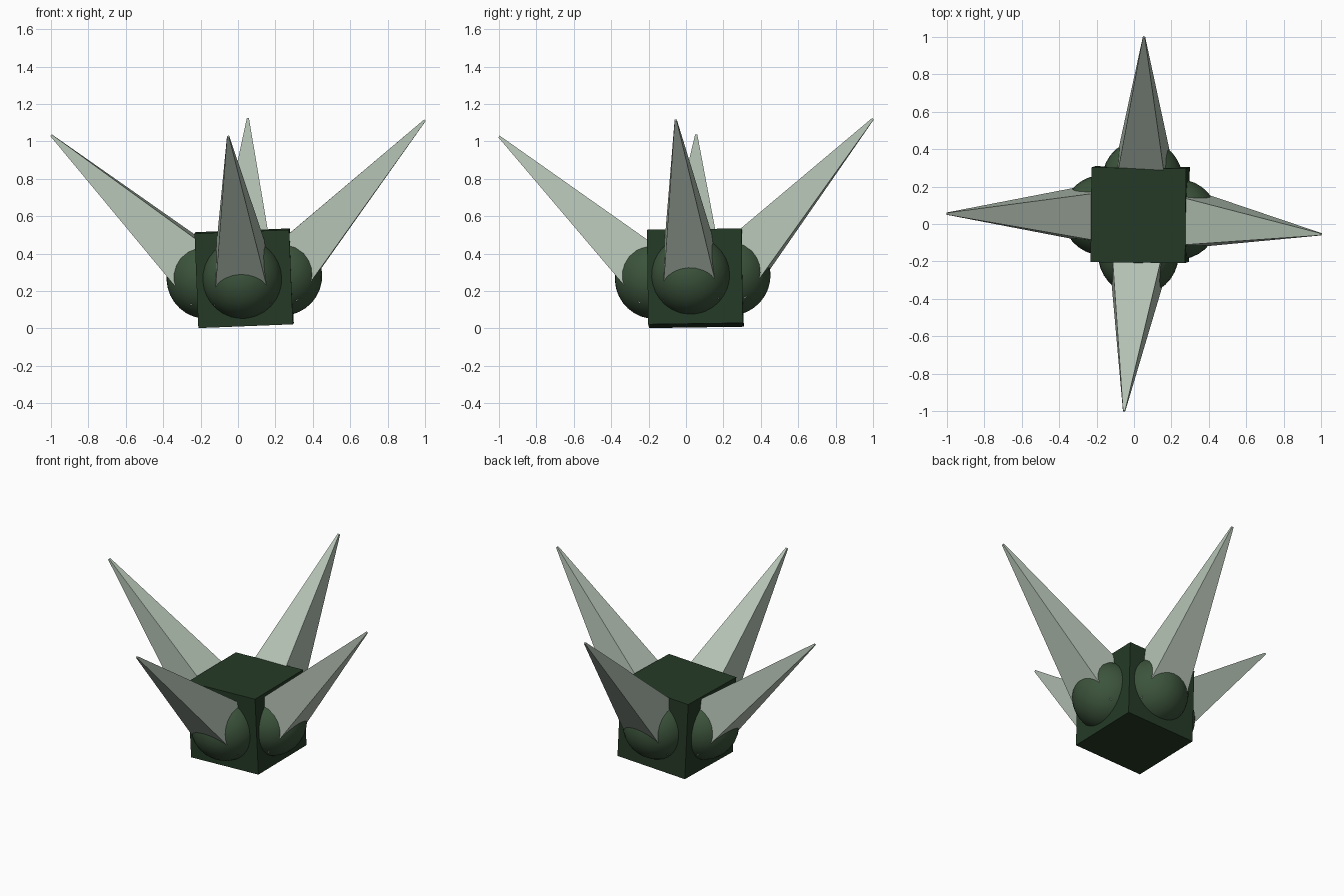
import bpy, bmesh, math
from mathutils import Matrix, Vector

if "Cube" in bpy.data.objects:
    bpy.data.objects.remove(bpy.data.objects["Cube"])


def material(name, rgb):
    m = bpy.data.materials.new(name)
    m.diffuse_color = (*rgb, 1)
    m.use_nodes = True
    m.node_tree.nodes["Principled BSDF"].inputs["Base Color"].default_value = m.diffuse_color
    return m


DARK = material("dark green", (0.018, 0.042, 0.019))
MID = material("mid green", (0.045, 0.088, 0.045))
PALE = material("pale grey green", (0.46, 0.54, 0.46))


def add_part(name, bm, matrix, mat, smooth=False):
    mesh = bpy.data.meshes.new(name)
    bm.to_mesh(mesh)
    bm.free()
    for p in mesh.polygons:
        p.use_smooth = smooth
    mesh.materials.append(mat)
    obj = bpy.data.objects.new(name, mesh)
    obj.matrix_world = matrix
    bpy.context.collection.objects.link(obj)
    return obj


def rot(angle, axis):
    return Matrix.Rotation(angle, 4, axis)


# Central block, leaning slightly
bm = bmesh.new()
bmesh.ops.create_cube(bm, size=0.506)
add_part("block", bm, Matrix.Translation((0.033, 0.05, 0.268))
         @ rot(-0.04, 'Y') @ rot(0.014, 'X') @ rot(-0.01, 'Z'), DARK)

# Tilted frame shared by the four arms, with its origin level with the tips
frame = (Matrix.Translation((0, 0, 1.073))
         @ rot(-0.0425, 'Y') @ rot(0.045, 'X') @ rot(-0.055, 'Z'))
tip = Vector((1.002, 0, 0))
direction = Vector((1, 0, 1)).normalized()
length = 1.17

for i, side in enumerate(("right", "back", "left", "front")):
    arm = frame @ rot(i * math.pi / 2, 'Z')

    # Round joint at the root of the spike
    bm = bmesh.new()
    bmesh.ops.create_uvsphere(bm, u_segments=32, v_segments=16, radius=0.215)
    add_part(side + "_joint", bm,
             arm @ Matrix.Translation(tip - Vector((0.8, 0, 0.8))), MID, True)

    # Four-sided spike pointing up and out
    bm = bmesh.new()
    bmesh.ops.create_cone(bm, cap_ends=True, segments=4, radius1=0.216,
                          radius2=0.008, depth=length)
    add_part(side + "_spike", bm,
             arm @ Matrix.Translation(tip - direction * length / 2)
             @ rot(math.pi / 4, 'Y') @ rot(math.pi / 4, 'Z'), PALE)
